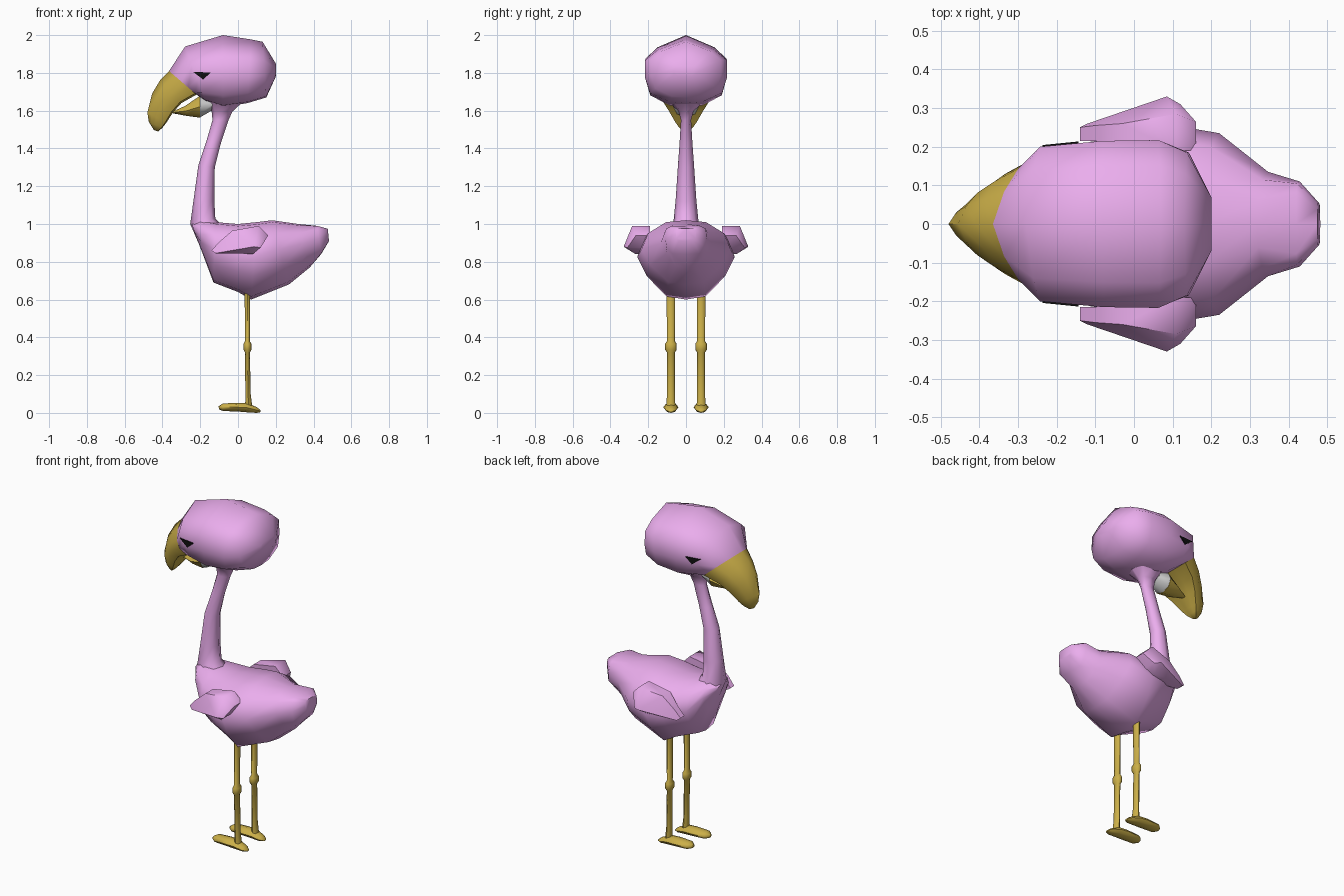
import bpy, bmesh, math


def material(name, r, g, b):
    m = bpy.data.materials.new(name)
    m.diffuse_color = (r, g, b, 1)
    return m


PINK = material("pink", 0.83, 0.42, 0.85)
YELLOW = material("yellow", 0.60, 0.43, 0.065)
BLACK = material("black", 0.005, 0.005, 0.005)

# Half cross-sections: (fraction of half width, fraction from first edge to second edge)
HEAD = [(0, 0), (.7, .17), (1, .33), (1, .6), (.88, .84), (.4, .98), (0, 1)]
BEAK = [(0, 0), (.5, .2), (.85, .45), (1, .7), (.93, .95), (.4, .97), (0, 1)]
BODY = [(0, 0), (.45, .03), (.85, .2), (1, .45), (.8, .7), (.4, .96), (0, 1)]
TAIL = [(0, 0), (.7, .0), (.95, .1), (1, .45), (.92, .8), (.65, .98), (0, 1)]
ROUND = [(0, 0), (.7, .15), (1, .5), (.7, .85), (0, 1)]


def finish(name, bm, mat, angle=60):
    bmesh.ops.recalc_face_normals(bm, faces=bm.faces[:])
    mesh = bpy.data.meshes.new(name)
    bm.to_mesh(mesh)
    bm.free()
    if mat:
        mesh.materials.append(mat)
    mesh.shade_smooth()
    mesh.set_sharp_from_angle(angle=math.radians(angle))
    obj = bpy.data.objects.new(name, mesh)
    bpy.context.collection.objects.link(obj)
    return obj


def loft(name, rings, prof, mat, yc=0.0, angle=60):
    """Each ring: (x1, z1, x2, z2, half_width[, own profile])."""
    bm = bmesh.new()
    loops = []
    for x1, z1, x2, z2, w, *own in rings:
        p = own[0] if own else prof
        half = [(s, t) for s, t in p] + [(-s, t) for s, t in p[-2:0:-1]]
        loops.append([bm.verts.new((x1 + (x2 - x1) * t, yc + s * w, z1 + (z2 - z1) * t))
                      for s, t in half])
    n = len(loops[0])
    for a, b in zip(loops, loops[1:]):
        for i in range(n):
            j = (i + 1) % n
            bm.faces.new((a[i], a[j], b[j], b[i]))
    bm.faces.new(loops[0])
    bm.faces.new(loops[-1])
    return finish(name, bm, mat, angle)


# Head
loft("head", [
    (-.365, 1.81, -.22, 1.685, .168, BEAK),
    (-.28, 1.94, -.17, 1.65, .20),
    (-.08, 2.0, -.08, 1.62, .215),
    (.07, 1.977, .05, 1.64, .217),
    (.13, 1.965, .15, 1.67, .185),
    (.2, 1.85, .2, 1.78, .07)], HEAD, PINK)

# Hooked upper beak
loft("upper_beak", [
    (-.365, 1.81, -.22, 1.685, .168),
    (-.41, 1.765, -.30, 1.64, .13),
    (-.455, 1.69, -.345, 1.59, .095),
    (-.48, 1.59, -.38, 1.535, .06),
    (-.472, 1.54, -.40, 1.51, .04),
    (-.445, 1.497, -.422, 1.49, .015)], BEAK, YELLOW)

# Lower beak and grey mouth piece
loft("lower_beak", [
    (-.35, 1.594, -.345, 1.586, .012),
    (-.28, 1.625, -.27, 1.572, .05),
    (-.2, 1.68, -.2, 1.563, .07)], ROUND, YELLOW)
loft("mouth", [
    (-.2, 1.68, -.2, 1.565, .068),
    (-.13, 1.67, -.14, 1.60, .055)], ROUND, None)

# Neck
loft("neck", [
    (-.17, 1.65, .03, 1.65, .10),
    (-.14, 1.60, -.03, 1.595, .04),
    (-.135, 1.55, -.05, 1.55, .027),
    (-.17, 1.43, -.09, 1.43, .034),
    (-.21, 1.31, -.123, 1.3, .043),
    (-.235, 1.13, -.125, 1.12, .055),
    (-.253, 1.0, -.12, 1.03, .066),
    (-.21, .90, -.05, .96, .10)], ROUND, PINK)

# Body with squared tail
loft("body", [
    (-.245, 1.0, -.225, .94, .06),
    (-.2, 1.02, -.19, .85, .12),
    (-.12, 1.01, -.13, .69, .18),
    (.0, 1.0, .0, .64, .235),
    (.1, 1.01, .07, .60, .258),
    (.18, 1.02, .27, .68, .235),
    (.32, 1.0, .38, .77, .135),
    (.42, .99, .44, .84, .11, TAIL),
    (.475, .975, .482, .91, .055, TAIL)], BODY, PINK)

# Wing outline: x, z, outer y
WING = [(-.14, .86, .25), (-.10, .905, .255), (-.03, .965, .26), (.11, .99, .285),
        (.16, .94, .265), (.12, .875, .31), (.08, .842, .27), (-.12, .845, .26)]
EYE = [(-.237, 1.805), (-.143, 1.802), (-.185, 1.765)]

for side, label in ((-1, "right"), (1, "left")):
    # Wing
    bm = bmesh.new()
    outer = [bm.verts.new((x, side * y, z)) for x, z, y in WING]
    inner = [bm.verts.new((x, side * .19 if x > -.08 else side * .215, z)) for x, z, y in WING]
    apex = bm.verts.new((.085, side * .33, .88))
    for i in range(len(WING)):
        j = (i + 1) % len(WING)
        bm.faces.new((outer[i], outer[j], apex))
        bm.faces.new((outer[i], inner[i], inner[j], outer[j]))
    bm.faces.new(inner)
    finish(label + "_wing", bm, PINK)

    # Eye
    bm = bmesh.new()
    a = [bm.verts.new((x, side * (.228 + .1 * x), z)) for x, z in EYE]
    b = [bm.verts.new((x, side * .18, z)) for x, z in EYE]
    bm.faces.new(a)
    bm.faces.new(b)
    for i in range(3):
        j = (i + 1) % 3
        bm.faces.new((a[i], a[j], b[j], b[i]))
    finish(label + "_eye", bm, BLACK, 20)

    # Leg with knee: z, centre x, half depth, half width
    leg = [(.66, .05, .015, .023), (.38, .05, .013, .021), (.365, .05, .021, .031),
           (.335, .05, .021, .031), (.32, .05, .013, .021), (.10, .053, .014, .021),
           (.03, .057, .019, .024)]
    loft(label + "_leg", [(x - d, z, x + d, z, w) for z, x, d, w in leg],
         ROUND, YELLOW, side * .08)

    # Foot
    loft(label + "_foot", [
        (-.103, .035, -.10, .018, .015),
        (-.08, .05, -.08, .01, .036),
        (.0, .053, .0, .007, .04),
        (.05, .052, .05, .003, .036),
        (.10, .03, .10, .0, .028),
        (.12, .014, .12, .004, .012)], ROUND, YELLOW, side * .08)
